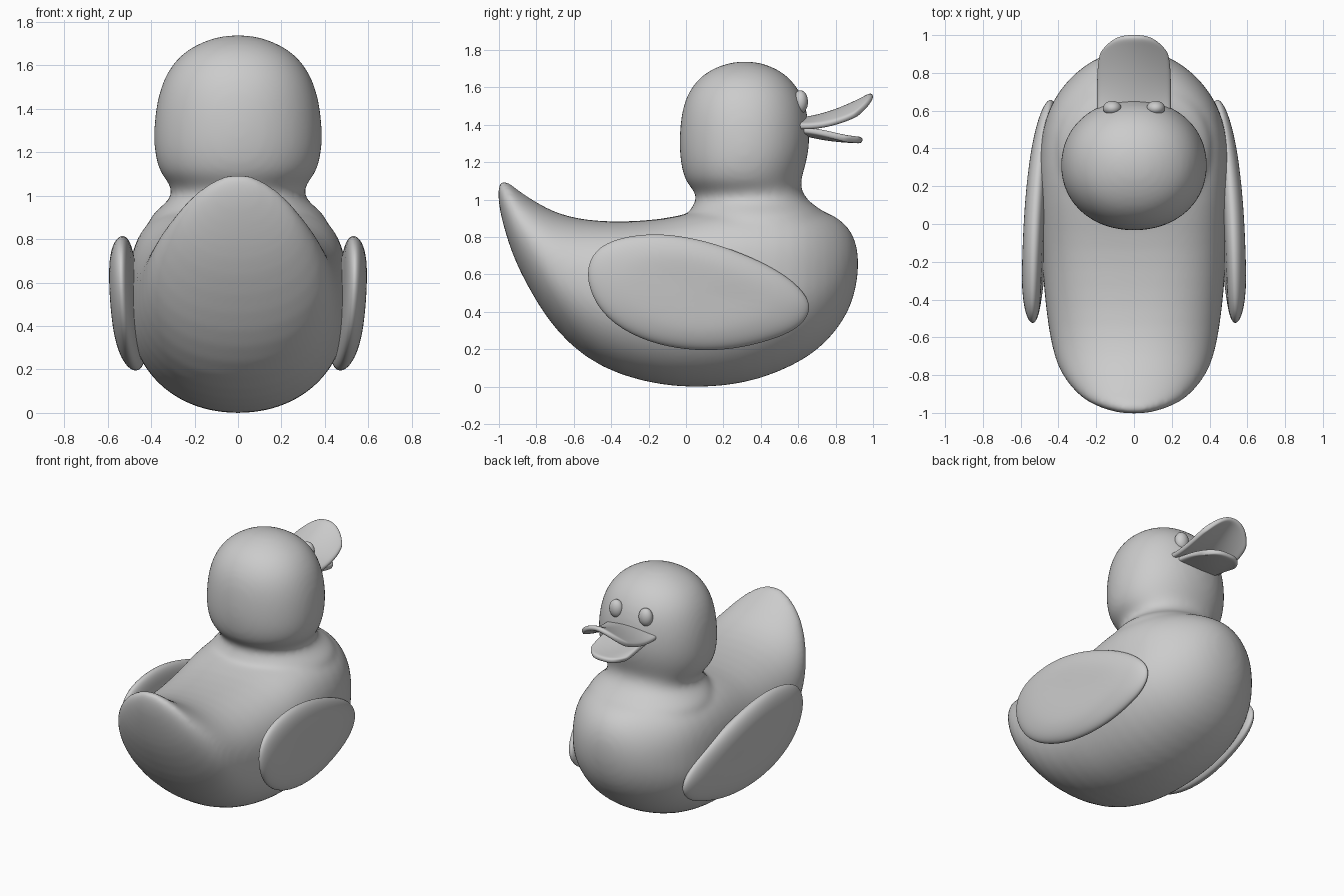
import bpy, bmesh, math
from mathutils import Vector

cube = bpy.data.objects.get("Cube")
if cube:
    bpy.data.objects.remove(cube)

SEG = 40


def make_material(name, color):
    mat = bpy.data.materials.new(name)
    mat.use_nodes = True
    mat.diffuse_color = color
    mat.node_tree.nodes["Principled BSDF"].inputs["Base Color"].default_value = color
    return mat


grey = make_material("plain grey", (0.6, 0.6, 0.6, 1))


def finish(name, bm):
    """Turn a bmesh into a smooth, grey object."""
    bmesh.ops.recalc_face_normals(bm, faces=bm.faces)
    mesh = bpy.data.meshes.new(name)
    bm.to_mesh(mesh)
    bm.free()
    mesh.materials.append(grey)
    mesh.shade_smooth()
    obj = bpy.data.objects.new(name, mesh)
    bpy.context.collection.objects.link(obj)
    return obj


def ring(upper, lower):
    """Unit superellipse points with separate upper and lower squareness."""
    pts = []
    for i in range(SEG):
        a = math.tau * i / SEG
        c, s = math.cos(a), math.sin(a)
        power = upper if s > 0 else lower
        pts.append((math.copysign(abs(c) ** (2 / power), c),
                    math.copysign(abs(s) ** (2 / power), s)))
    return pts


def loft(bm, rings):
    """Skin closed rings of points and cap both ends."""
    rows = [[bm.verts.new(p) for p in r] for r in rings]
    for a, b in zip(rows, rows[1:]):
        for i in range(len(a)):
            j = (i + 1) % len(a)
            bm.faces.new((a[i], a[j], b[j], b[i]))
    for end in (rows[0], rows[-1]):
        mid = bm.verts.new(sum((v.co for v in end), Vector()) / len(end))
        for i in range(len(end)):
            bm.faces.new((end[i], end[(i + 1) % len(end)], mid))


# Body slices along y: y, underside z, top z, half width, upper squareness
body_slices = [
    (-1.003, .99, 1.085, .06, 2), (-.987, .9, 1.107, .14, 2), (-.95, .77, 1.095, .235, 1.9),
    (-.9, .637, 1.05, .305, 1.9), (-.8, .452, .985, .385, 2), (-.7, .305, .93, .425, 2.2),
    (-.55, .158, .89, .455, 2.4), (-.35, .055, .88, .478, 2.7), (-.12, .005, .895, .493, 3),
    (.02, -.004, .93, .5, 3.1), (.2, -.001, .965, .506, 3.3), (.4, .038, .975, .505, 3.3),
    (.58, .115, .97, .468, 3), (.7, .19, .95, .403, 2.6), (.8, .292, .915, .315, 2.2),
    (.875, .41, .85, .21, 2), (.91, .53, .77, .11, 2), (.92, .62, .7, .04, 2)]
# Neck and head rings by height: z, back y, front y, half width
head_rings = [
    (.72, .12, .66, .36), (.86, .03, .76, .432), (.92, .01, .765, .392),
    (.96, .03, .7, .342), (.99, .05, .66, .312), (1.02, .058, .635, .302), (1.06, .03, .615, .32),
    (1.1, -.005, .613, .358), (1.18, -.028, .64, .384), (1.28, -.037, .662, .39),
    (1.4, -.033, .66, .381), (1.5, -.017, .642, .357), (1.58, .015, .61, .321),
    (1.65, .068, .556, .263), (1.695, .132, .495, .193), (1.728, .215, .415, .11),
    (1.738, .28, .35, .04)]

# Body and head fused into one soft skin
bm = bmesh.new()
loft(bm, [[(w * u, y, (lo + hi) / 2 + (hi - lo) / 2 * v) for u, v in ring(p, 2.1)]
          for y, lo, hi, w, p in body_slices])
loft(bm, [[(w * u, (b + f) / 2 + (f - b) / 2 * v, z) for u, v in ring(2.1, 2.1)]
          for z, b, f, w in head_rings])
body = finish("body_and_head", bm)
body.modifiers.new("round", "SUBSURF").levels = 1
remesh = body.modifiers.new("fuse", "REMESH")
remesh.mode = "VOXEL"
remesh.voxel_size = 0.016
remesh.use_smooth_shade = True
soften = body.modifiers.new("soften", "SMOOTH")
soften.factor = 0.5
soften.iterations = 18

# Wings: pillow shapes bent around the flanks
wing_outline = [
    (-.54, .57), (-.515, .705), (-.41, .787), (-.2, .824), (0, .805), (.2, .753),
    (.4, .672), (.56, .58), (.66, .475), (.666, .395), (.615, .322), (.51, .264),
    (.3, .204), (.1, .188), (-.1, .208), (-.3, .274), (-.465, .395)]


def wing(name, side):
    def place(r, offset):
        pts = []
        for py, pz in wing_outline:
            y, z = .06 + (py - .06) * r, .5 + (pz - .5) * r
            x = .54 - .26 * (z - .55) ** 2 + .05 * (z - .55) - .09 * (y + .33) ** 2
            pts.append((side * (x + offset), y, z))
        return pts
    angles = [math.pi * (k / 12 - .5) for k in range(1, 12)]
    bm = bmesh.new()
    loft(bm, [place(math.cos(a) ** .42, .057 * math.sin(a)) for a in angles])
    obj = finish(name, bm)
    obj.modifiers.new("round", "SUBSURF").levels = 2


# Eyes: upright ovals
def eye(name, side):
    bm = bmesh.new()
    bmesh.ops.create_uvsphere(bm, u_segments=24, v_segments=16, radius=1)
    bmesh.ops.scale(bm, vec=(.049, .04, .062), verts=bm.verts)
    bmesh.ops.translate(bm, vec=(side * .115, .612, 1.522), verts=bm.verts)
    finish(name, bm)


for label, side in (("left", 1), ("right", -1)):
    wing(label + "_wing", side)
    eye(label + "_eye", side)


# Beak halves: curved sheets with a rounded tip
def beak(name, half_width, tip, height):
    n = 12
    bm = bmesh.new()
    grid = []
    for i in range(n + 1):
        v = i / n
        row = []
        for j in range(n + 1):
            u = 2 * j / n - 1
            y = .55 + (tip - .09 * abs(u) ** 3 - .55) * v
            w = half_width * (1 - .1 * v ** 6)
            row.append(bm.verts.new((u * w, y, height(u, v))))
        grid.append(row)
    for a, b in zip(grid, grid[1:]):
        for j in range(n):
            bm.faces.new((a[j], a[j + 1], b[j + 1], b[j]))
    obj = finish(name, bm)
    solid = obj.modifiers.new("thickness", "SOLIDIFY")
    solid.thickness = .036
    solid.offset = 0
    obj.modifiers.new("round", "SUBSURF").levels = 2


beak("upper_beak", .195, 1.0,
     lambda u, v: 1.417 + .143 * v ** 1.8 - u * u * (.02 + .09 * v))
beak("lower_beak", .155, .945,
     lambda u, v: 1.38 - .062 * v + .03 * (u * u - .5) * math.sin(math.pi * v))
